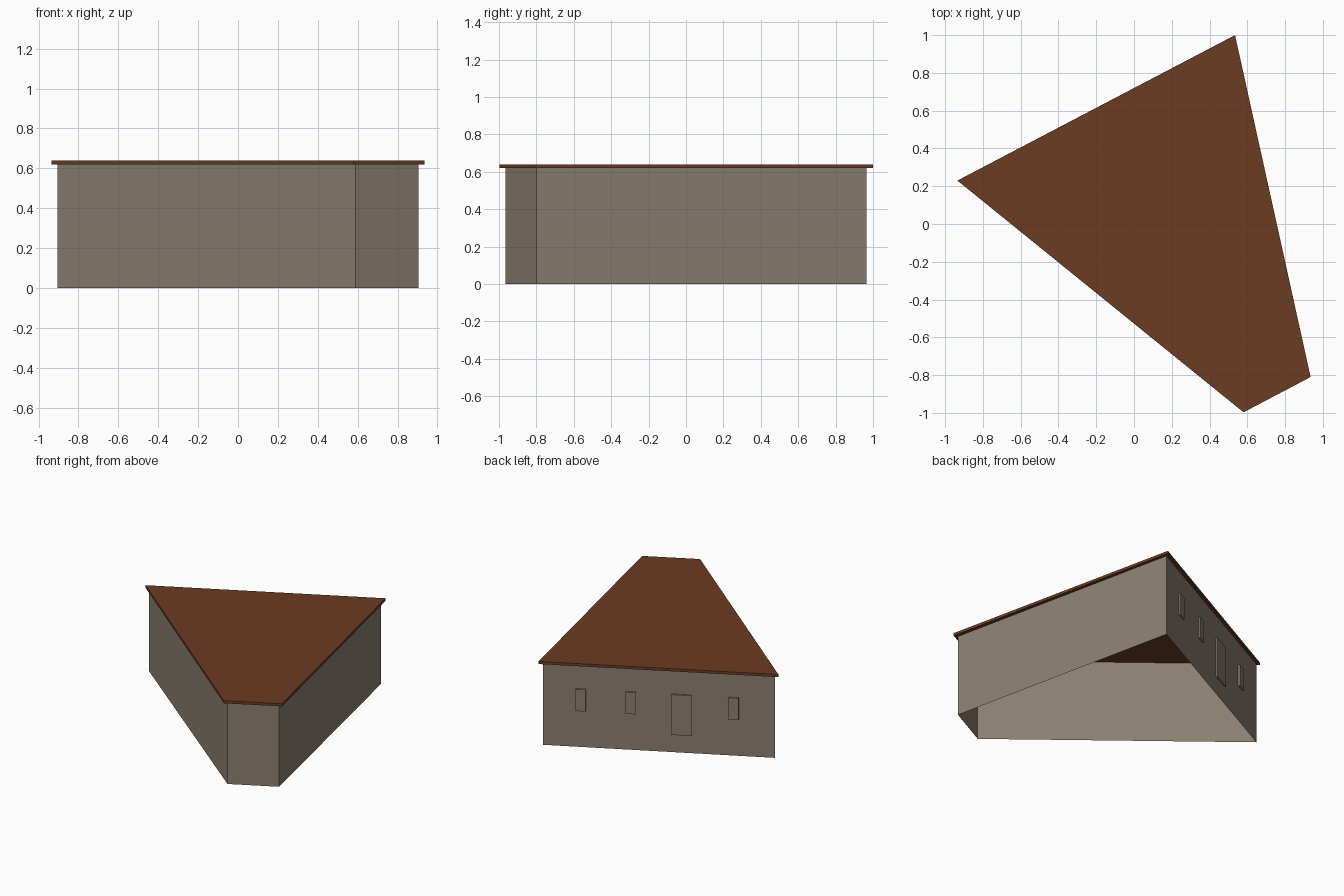
import bpy, bmesh
from mathutils import Vector, Matrix

if "Cube" in bpy.data.objects:
    bpy.data.objects.remove(bpy.data.objects["Cube"])

EAVES, ROOF_TOP = 0.62, 0.64
# Plan outlines, counter-clockwise from the left corner
ROOF = [(-0.935, 0.23), (0.58, -0.997), (0.935, -0.81), (0.535, 1.0)]
WALL = [(-0.905, 0.227), (0.589, -0.966), (0.905, -0.80), (0.52, 0.966)]


def material(name, rgb):
    m = bpy.data.materials.new(name)
    m.diffuse_color = (*rgb, 1)
    m.use_nodes = True
    m.node_tree.nodes["Principled BSDF"].inputs["Base Color"].default_value = m.diffuse_color
    return m


stone = material("grey_brown_wall", (0.26, 0.214, 0.168))
brown = material("brown_roof", (0.145, 0.046, 0.016))


def finish(name, bm, mat):
    me = bpy.data.meshes.new(name)
    bm.to_mesh(me)
    bm.free()
    me.materials.append(mat)
    ob = bpy.data.objects.new(name, me)
    bpy.context.collection.objects.link(ob)
    return ob


def prism(name, outline, z0, z1, mat, capped):
    """Extruded outline, either a closed slab or an open ring of walls."""
    bm = bmesh.new()
    low = [bm.verts.new((x, y, z0)) for x, y in outline]
    high = [bm.verts.new((x, y, z1)) for x, y in outline]
    n = len(outline)
    for i in range(n):
        j = (i + 1) % n
        bm.faces.new((low[i], low[j], high[j], high[i]))
    if capped:
        bm.faces.new(low[::-1])
        bm.faces.new(high)
    return finish(name, bm, mat)


# Walls are open underneath; the roof is a flat overhanging slab
prism("walls", WALL, 0, EAVES, stone, False)
prism("roof", ROOF, EAVES, ROOF_TOP, brown, True)

# Raised door and windows on the back-left wall
start, end = Vector((*WALL[3], 0)), Vector((*WALL[0], 0))
along = (end - start).normalized()
out = Vector((along.y, -along.x, 0))
if out.y < 0:
    out = -out
DEPTH = 0.012


def panel(name, t, width, z0, z1):
    bm = bmesh.new()
    bmesh.ops.create_cube(bm, size=1)
    centre = start.lerp(end, t) + out * DEPTH / 2 + Vector((0, 0, (z0 + z1) / 2))
    for v in bm.verts:
        c = v.co.copy()
        v.co = centre + along * c.x * width + out * c.y * DEPTH + Vector((0, 0, c.z * (z1 - z0)))
    bmesh.ops.recalc_face_normals(bm, faces=bm.faces)
    finish(name, bm, stone)


for i, t in enumerate((0.162, 0.378, 0.821)):
    panel(f"window_{i + 1}", t, 0.072, 0.275, 0.44)
panel("door", 0.597, 0.145, 0.135, 0.44)
